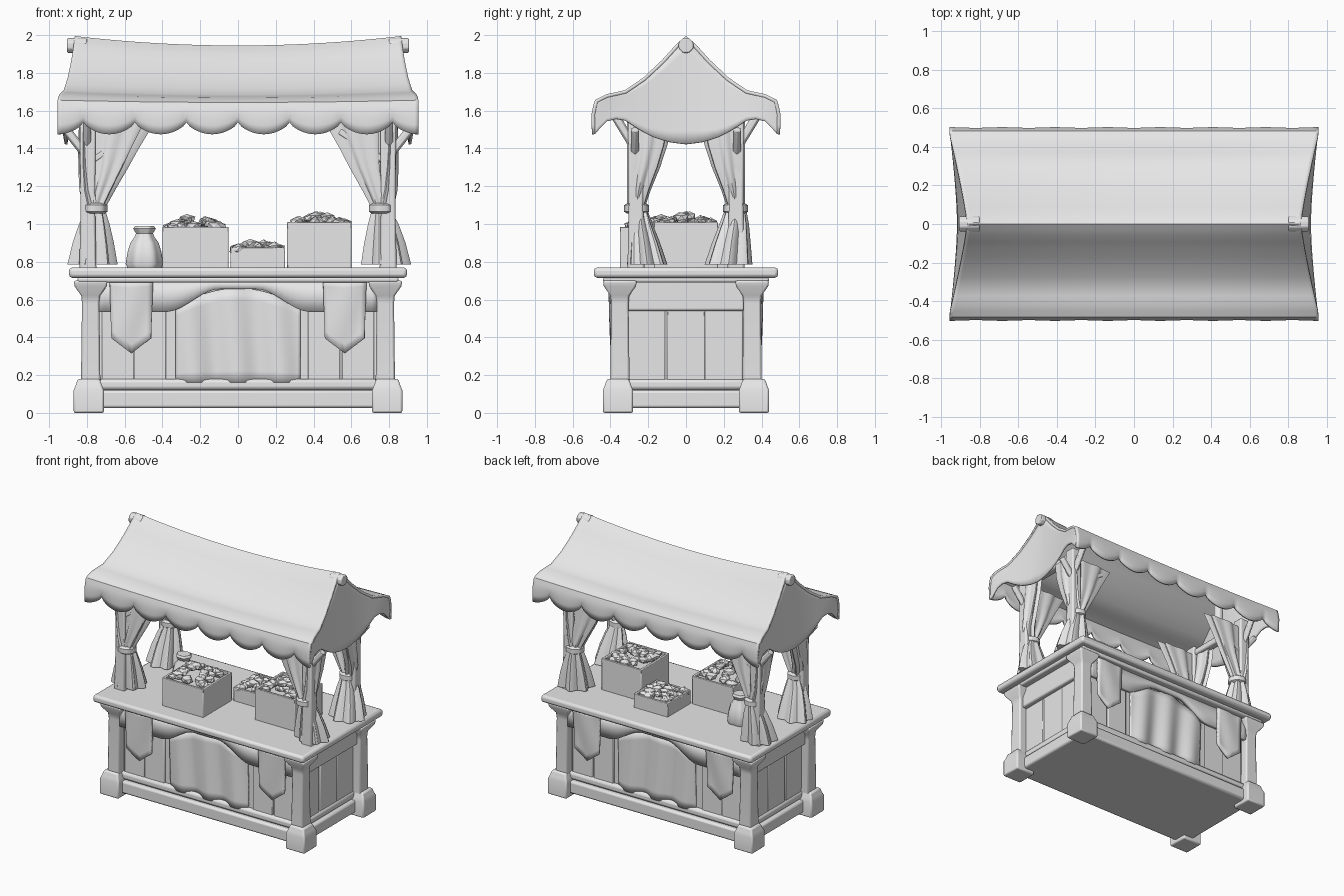
import bpy, bmesh, math, random
from mathutils import Vector

random.seed(4)
old = bpy.data.objects.get("Cube")
if old:
    bpy.data.objects.remove(old)

clay = bpy.data.materials.new("light grey")
clay.use_nodes = True
clay.diffuse_color = (0.8, 0.8, 0.8, 1)
clay.node_tree.nodes["Principled BSDF"].inputs["Base Color"].default_value = (0.8, 0.8, 0.8, 1)
SIDES = (-1, 1)
CORNERS = [(sx, sy) for sx in SIDES for sy in SIDES]


def finish(name, bm, bevel=0, thick=0, angle=35):
    bmesh.ops.recalc_face_normals(bm, faces=bm.faces)
    me = bpy.data.meshes.new(name)
    bm.to_mesh(me)
    bm.free()
    me.materials.append(clay)
    ob = bpy.data.objects.new(name, me)
    bpy.context.collection.objects.link(ob)
    bpy.ops.object.select_all(action='DESELECT')
    ob.select_set(True)
    bpy.context.view_layer.objects.active = ob
    bpy.ops.object.shade_smooth_by_angle(angle=math.radians(angle))
    if thick:
        mod = ob.modifiers.new("thickness", 'SOLIDIFY')
        mod.thickness, mod.offset = thick, 0
    if bevel:
        mod = ob.modifiers.new("bevel", 'BEVEL')
        mod.width, mod.segments = bevel, 2


def loft(name, rings, bevel=0, thick=0, closed=True):
    """Skin rows of points into a surface, capped when the rows are closed."""
    bm = bmesh.new()
    rows = [[bm.verts.new(p) for p in r] for r in rings]
    n = len(rows[0])
    for a, b in zip(rows, rows[1:]):
        for i in range(n if closed else n - 1):
            k = (i + 1) % n
            bm.faces.new((a[i], a[k], b[k], b[i]))
    if closed:
        bm.faces.new(rows[0])
        bm.faces.new(rows[-1])
    finish(name, bm, bevel, thick)


def block(name, x, y, z, bevel=0.012):
    """Box from (low, high) ranges."""
    ring = lambda h: [(x[0], y[0], h), (x[1], y[0], h), (x[1], y[1], h), (x[0], y[1], h)]
    loft(name, [ring(z[0]), ring(z[1])], bevel)


def square_turned(name, cx, cy, profile, bevel=0.01):
    """Square post from (height, half width) pairs."""
    loft(name, [[(cx + w * i, cy + w * j, h) for i, j in ((-1, -1), (1, -1), (1, 1), (-1, 1))]
                for h, w in profile], bevel)


def pole(name, a, b, r, sides=8):
    a, b = Vector(a), Vector(b)
    q = (b - a).to_track_quat('Z', 'Y')
    ring = lambda c: [c + q @ Vector((r * math.cos(t), r * math.sin(t), 0))
                      for t in (math.tau * (i + .5) / sides for i in range(sides))]
    loft(name, [ring(a), ring(b)], r * 0.15)


def sheet(name, fn, nu, nv, thick):
    """Cloth from a function of u in -1..1 and v in 0..1."""
    loft(name, [[fn(2 * i / nu - 1, j / nv) for i in range(nu + 1)] for j in range(nv + 1)],
         thick=thick, closed=False)


def sample(pts, t):
    """Linear lookup along a list of points, t in 0..1."""
    f = min(t, 0.9999) * (len(pts) - 1)
    i = int(f)
    return Vector(pts[i]).lerp(Vector(pts[i + 1]), f - i)


def pleated(name, sections, folds=7, depth=0.13, n=42):
    rings = []
    for z, cx, cy, rx, ry in sections:
        ring = []
        for i in range(n):
            a = math.tau * i / n
            k = 1 - depth + depth * math.cos(folds * a)
            ring.append((cx + rx * k * math.cos(a), cy + ry * k * math.sin(a), z))
        rings.append(ring)
    loft(name, rings)


# Counter body, plinth and top
block("counter_body", (-.76, .76), (-.34, .34), (.03, .71))
block("plinth", (-.8, .8), (-.39, .39), (.025, .12), .015)
block("plinth_ledge", (-.78, .78), (-.37, .37), (.12, .18), .02)
block("counter_moulding", (-.85, .85), (-.44, .44), (.69, .72))
block("counter_top", (-.895, .895), (-.488, .488), (.715, .77), .018)

# Corner posts with feet and capitals
for sx, sy in CORNERS:
    square_turned("counter_post", sx * .78, sy * .35,
                  [(.1, .052), (.58, .046), (.62, .05), (.67, .085), (.7, .09)])
    square_turned("post_foot", sx * .79, sy * .36, [(0, .08), (.12, .08), (.145, .07), (.18, .058)])
    square_turned("canopy_post", sx * .795, sy * .265, [(.76, .045), (1.1, .038), (1.6, .042)])

# Side aprons and panels
for sx in SIDES:
    block("side_apron", sorted((sx * .75, sx * .8)), (-.31, .31), (.54, .7))
    for y0 in (-.31, -.1, .1):
        block("side_board", sorted((sx * .75, sx * .77)), (y0, y0 + .2), (.15, .54), .006)


# Front and back: arched apron, gathered cloth, boards, hanging pennants
def arch(x):
    t = max(0, min(1, (.38 - abs(x)) / .28))
    return .535 + .12 * t * t * (3 - 2 * t)


for s in SIDES:
    sheet("arched_apron", lambda u, v: (u * .74, s * .375, arch(u * .74) * (1 - v) + .7 * v), 48, 2, .03)
    sheet("gathered_cloth", lambda u, v: (
        u * .33, s * (.357 + .016 * math.cos(u * 9 + v) * (1 - .4 * v)),
        .16 + v * (.5 - .1 * u * u)), 40, 8, .01)
    for x in (-.72, -.55, .37, .55):
        block("front_board", (x, x + .17), sorted((s * .33, s * .352)), (.15, .56), .006)
    for sx in SIDES:
        sheet("pennant", lambda u, v: (
            sx * .565 + u * (.115 - .01 * v), s * (.4 - .01 * v + .005 * math.sin(3 * u + 4 * v)),
            .71 - v * (.395 - .08 * abs(u))), 8, 8, .015)

# Canopy cloth: sagging ridge, curling eaves, scalloped valance
half = [(0, 1.986), (.05, 1.94), (.12, 1.862), (.22, 1.768), (.32, 1.7),
        (.42, 1.678), (.475, 1.65), (.49, 1.6), (.483, 1.54)]


def end_x(y):
    return .865 + .09 * min(1, abs(y) / .46) ** 1.2


def canopy(u, v):
    w = abs(2 * v - 1)
    s = -1 if v < .5 else 1
    y, z = sample(half, w)
    z -= .05 * (1 - u * u) * (1 - w)
    low = max(0, (w - .8) / .2)
    wave = abs(math.sin(u * math.pi * 3.5))
    z -= low * .065 * wave ** .7
    y += low * .012 * (wave - .5)
    return (u * end_x(y), s * y, z)


sheet("canopy_cloth", canopy, 98, 32, .018)

# Gable cloths with a drooping lower edge
hem = [(0, 1.422), (.08, 1.432), (.16, 1.455), (.24, 1.495), (.32, 1.55), (.4, 1.56), (.48, 1.475)]


def gable(sx):
    def fn(u, v):
        y, top = sample(half, abs(u))
        low = min(top, sample(hem, y / .485)[1])
        x = end_x(y) - .01 + v * .055 * (1 - min(1, y / .46))
        return (sx * x, math.copysign(y, u), top + (low - top) * v)
    return fn


for sx in SIDES:
    sheet("gable_cloth", gable(sx), 32, 8, .015)
    pole("ridge_pole_end", (sx * .8, 0, 1.945), (sx * .905, 0, 1.945), .042)
    block("end_rail", sorted((sx * .765, sx * .825)), (-.3, .3), (1.53, 1.58))
    pole("king_post", (sx * .8, 0, 1.56), (sx * .8, 0, 1.94), .035)

# Braces, curtains, ties and tails at each post
for sx, sy in CORNERS:
    pole("inner_brace", (sx * .78, sy * .265, 1.33), (sx * .54, sy * .265, 1.49), .024, 6)
    pole("outer_brace", (sx * .8, sy * .27, 1.36), (sx * .91, sy * .27, 1.5), .024, 6)
    pole("eave_brace", (sx * .8, sy * .27, 1.4), (sx * .8, sy * .38, 1.58), .024, 6)
    pleated("front_curtain", [(z, sx * cx, sy * .262, rx, ry) for z, cx, rx, ry in (
        (1.09, .75, .05, .045), (1.18, .72, .07, .045), (1.3, .68, .1, .04),
        (1.4, .655, .13, .035), (1.54, .62, .18, .03))])
    pleated("side_curtain", [(z, sx * cx, sy * cy, rx, ry) for z, cx, cy, rx, ry in (
        (1.09, .775, .265, .05, .05), (1.18, .795, .25, .05, .065), (1.3, .805, .225, .045, .09),
        (1.42, .81, .205, .04, .11), (1.54, .81, .195, .035, .12))])
    pleated("curtain_tie", [(h, sx * .757, sy * .262, r, r) for h, r in
                            ((1.055, .05), (1.065, .066), (1.1, .066), (1.11, .05))], depth=.02)
    # Front tails hang a little closer to the middle than the rear ones
    shift = .02 if sy < 0 else 0
    pleated("curtain_tail", [(z, sx * cx, sy * (cy - shift), rx, ry - shift) for z, cx, cy, rx, ry in (
        (1.07, .757, .262, .055, .06), (1.0, .765, .255, .085, .08),
        (.9, .772, .24, .115, .105), (.785, .777, .225, .14, .13))], depth=.12)


# Crates heaped with chunky goods
def crate(x, y, top, heap):
    wall = .018
    block("crate", x, y, (.765, top - .02), .006)
    for a, b in ((x[0], x[0] + wall), (x[1] - wall, x[1])):
        block("crate_rim", (a, b), y, (top - .03, top), .004)
    for a, b in ((y[0], y[0] + wall), (y[1] - wall, y[1])):
        block("crate_rim", x, (a, b), (top - .03, top), .004)
    mid = Vector(((x[0] + x[1]) / 2, (y[0] + y[1]) / 2, 0))
    size = Vector((x[1] - x[0], y[1] - y[0], 0)) * .4
    bm = bmesh.new()
    for _ in range(34):
        u, v = random.uniform(-1, 1), random.uniform(-1, 1)
        lift = heap * (1 - max(abs(u), abs(v)))
        new = bmesh.ops.create_icosphere(bm, subdivisions=1, radius=random.uniform(.026, .04))['verts']
        at = mid + Vector((u * size.x, v * size.y, top - .008 + lift))
        for p in new:
            p.co = at + Vector((p.co.x * 1.2, p.co.y, p.co.z * .75)) * random.uniform(.8, 1.15)
    finish("crate_goods", bm, angle=20)


crate((-.4, -.05), (-.35, 0), .985, .07)
crate((-.04, .25), (0, .28), .875, .035)
crate((.26, .6), (-.17, .17), 1.01, .045)

# Tied sack
pleated("sack", [(z, -.495, .05, r, r * .9) for z, r in (
    (.768, .09), (.79, .1), (.85, .09), (.9, .075), (.935, .05), (.95, .045), (.975, .06), (.99, .05))],
    folds=6, depth=.05)
